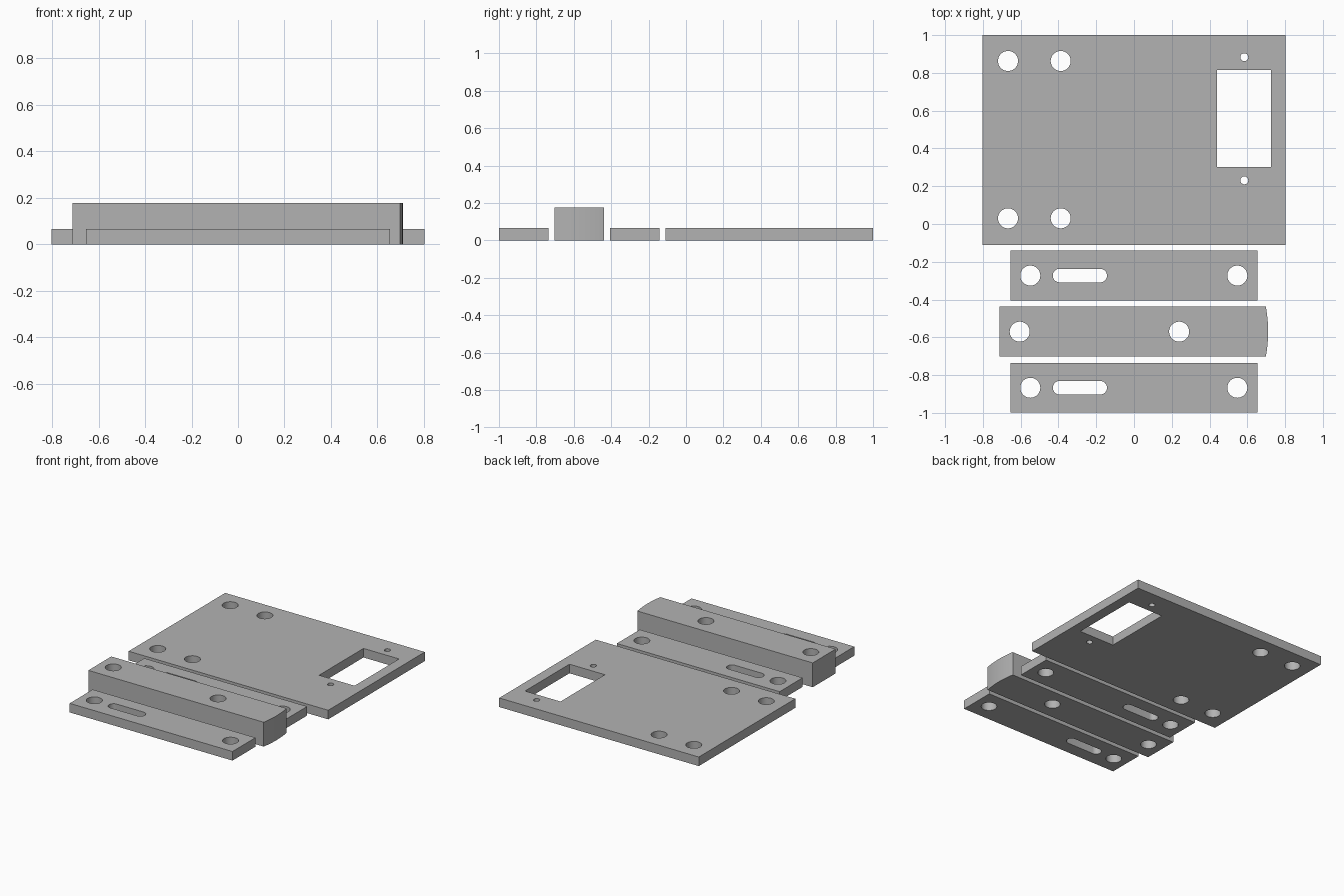
import bpy, bmesh, math
from mathutils import Vector

if "Cube" in bpy.data.objects:
    bpy.data.objects.remove(bpy.data.objects["Cube"])

grey = bpy.data.materials.new("plain_grey")
grey.diffuse_color = (0.45, 0.45, 0.45, 1)
grey.use_nodes = True
grey.node_tree.nodes["Principled BSDF"].inputs["Base Color"].default_value = grey.diffuse_color


def rect(x0, x1, y0, y1):
    return [(x0, y0), (x1, y0), (x1, y1), (x0, y1)]


def circle(x, y, r, n=48):
    return [(x + r * math.cos(2 * math.pi * i / n),
             y + r * math.sin(2 * math.pi * i / n)) for i in range(n)]


def slot(x0, x1, y, r, n=20):
    """Rounded slot: two half circles joined by straight sides."""
    pts = []
    for cx, start in ((x1 - r, -math.pi / 2), (x0 + r, math.pi / 2)):
        for i in range(n + 1):
            a = start + math.pi * i / n
            pts.append((cx + r * math.cos(a), y + r * math.sin(a)))
    return pts


def slab(name, outline, holes, height):
    """Fill an outline with holes and extrude it up from z = 0."""
    bm = bmesh.new()
    for loop in [outline] + holes:
        vs = [bm.verts.new((x, y, 0)) for x, y in loop]
        for a, b in zip(vs, vs[1:] + vs[:1]):
            bm.edges.new((a, b))
    bmesh.ops.triangle_fill(bm, use_beauty=True, edges=bm.edges[:], normal=Vector((0, 0, 1)))
    ext = bmesh.ops.extrude_face_region(bm, geom=bm.faces[:], use_keep_orig=True)
    top = [g for g in ext["geom"] if isinstance(g, bmesh.types.BMVert)]
    bmesh.ops.translate(bm, vec=(0, 0, height), verts=top)
    bmesh.ops.recalc_face_normals(bm, faces=bm.faces[:])
    mesh = bpy.data.meshes.new(name)
    bm.to_mesh(mesh)
    bm.free()
    mesh.materials.append(grey)
    ob = bpy.data.objects.new(name, mesh)
    bpy.context.collection.objects.link(ob)
    bpy.ops.object.select_all(action='DESELECT')
    ob.select_set(True)
    bpy.context.view_layer.objects.active = ob
    bpy.ops.object.shade_smooth_by_angle(angle=math.radians(30))
    return ob


THIN, THICK, BOLT = 0.066, 0.177, 0.053

# Base plate: four bolt holes, a rectangular window and two screw holes
holes = [circle(x, y, BOLT) for x in (-0.667, -0.388) for y in (0.03, 0.863)]
holes += [circle(0.584, y, 0.021, 32) for y in (0.231, 0.883)]
holes.append(rect(0.44, 0.726, 0.303, 0.814))
slab("base_plate", rect(-0.803, 0.803, -0.11, 1.0), holes, THIN)

# Two slotted side bars
for name, y in (("back_slotted_bar", -0.273), ("front_slotted_bar", -0.867)):
    holes = [circle(x, y, BOLT) for x in (-0.549, 0.547)]
    holes.append(slot(-0.43, -0.143, y, 0.036))
    slab(name, rect(-0.655, 0.655, y - 0.132, y + 0.132), holes, THIN)

# Thick middle bar with a rounded end
y, half, bulge = -0.57, 0.132, 0.012
radius = (half ** 2 + bulge ** 2) / (2 * bulge)
sweep = math.asin(half / radius)
end = [(0.71 - radius + radius * math.cos(a), y + radius * math.sin(a))
       for a in (sweep * (i / 8 - 1) for i in range(17))]
slab("middle_bar", [(-0.713, y - half)] + end + [(-0.713, y + half)],
     [circle(x, y, BOLT) for x in (-0.605, 0.239)], THICK)
